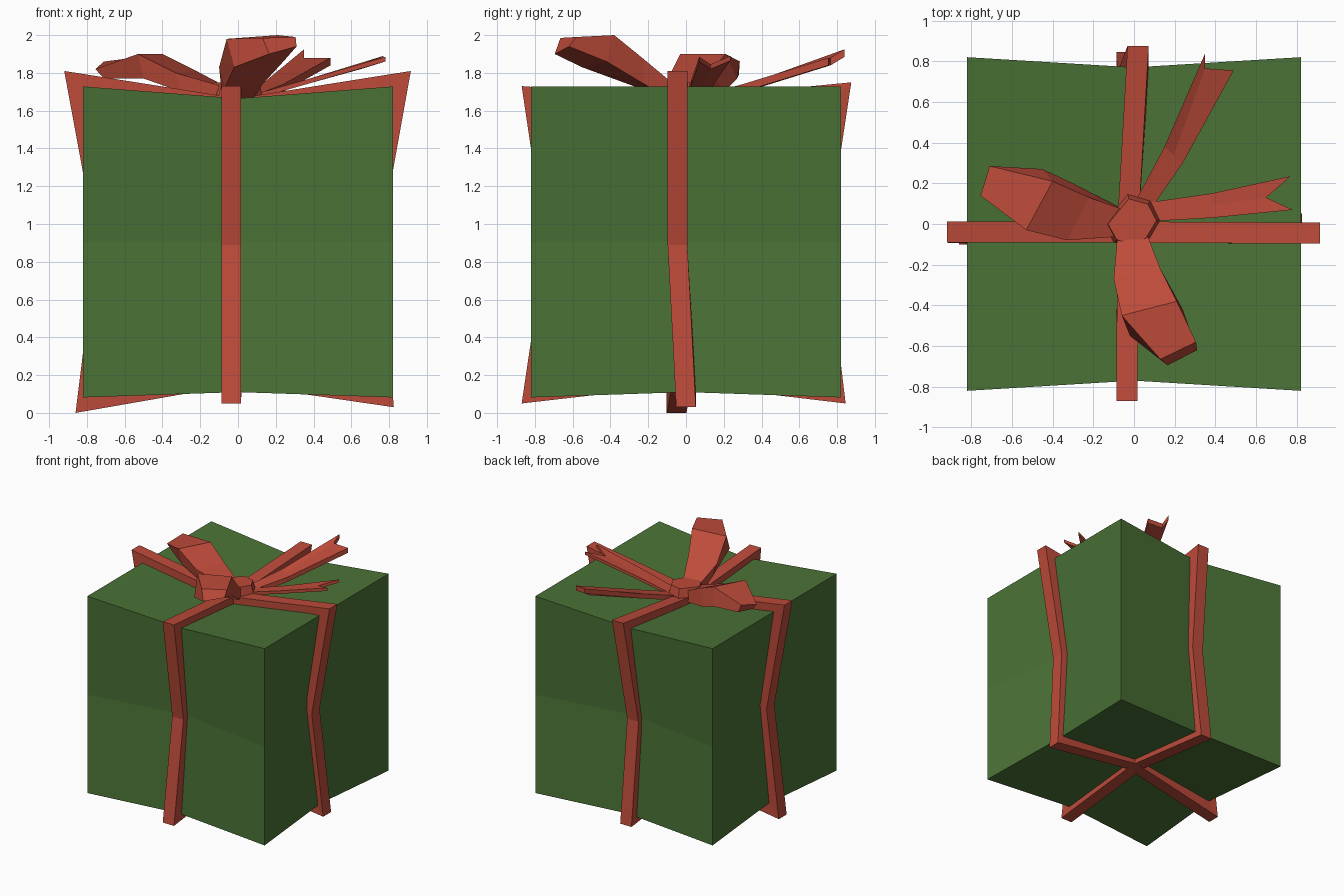
import bpy, bmesh
from mathutils import Vector

if "Cube" in bpy.data.objects:
    bpy.data.objects.remove(bpy.data.objects["Cube"])


def material(name, rgb):
    m = bpy.data.materials.new(name)
    m.diffuse_color = (*rgb, 1)
    m.use_nodes = True
    m.node_tree.nodes["Principled BSDF"].inputs["Base Color"].default_value = m.diffuse_color
    return m


GREEN = material("green paper", (0.07, 0.17, 0.037))
RED = material("red ribbon", (0.51, 0.07, 0.042))


def finish(name, bm, mat):
    bmesh.ops.recalc_face_normals(bm, faces=bm.faces)
    me = bpy.data.meshes.new(name)
    bm.to_mesh(me)
    bm.free()
    me.materials.append(mat)
    ob = bpy.data.objects.new(name, me)
    bpy.context.collection.objects.link(ob)
    return ob


def loft(name, rings, closed=False):
    """Skin a list of equal-length vertex rings, capped or joined end to end."""
    bm = bmesh.new()
    vs = [[bm.verts.new(p) for p in r] for r in rings]
    n = len(vs[0])
    pairs = list(zip(vs, vs[1:])) + ([(vs[-1], vs[0])] if closed else [])
    for a, b in pairs:
        for i in range(n):
            j = (i + 1) % n
            bm.faces.new((a[i], a[j], b[j], b[i]))
    if not closed:
        bm.faces.new(vs[0])
        bm.faces.new(vs[-1])
    return finish(name, bm, RED)


# Box, with each face and edge pulled in where the ribbon squeezes it
bm = bmesh.new()
bmesh.ops.create_cube(bm, size=2)
bmesh.ops.subdivide_edges(bm, edges=bm.edges[:], cuts=1, use_grid_fill=True)
for v in bm.verts:
    x, y, z = (round(c) for c in v.co)
    px, py, pz = 0.82 * x, 0.82 * y, 0.905 + 0.823 * z
    if z == 0 and x * y == 0:                 # side face centres
        px, py = 0.69 * x, 0.69 * y
    elif z == 1 and x == 0:                   # top: front/back edges and centre
        py, pz = 0.77 * y, 1.665 if y else 1.60
    elif z == -1 and x * y == 0:              # bottom edges and centre
        px, py = 0.77 * x, 0.77 * y
        pz = 0.11 if (x or y) else 0.19
    v.co = (px, py, pz)
finish("gift_box", bm, GREEN)


# Ribbons round the box: outer (u, z), inner (u, z), sideways centre
def ribbon(name, path, along_x):
    rings = []
    for uo, zo, ui, zi, c in path:
        ring = [(uo, c - .052, zo), (uo, c + .052, zo),
                (ui, c + .052, zi), (ui, c - .052, zi)]
        rings.append(ring if along_x else [(s, u, z) for u, s, z in ring])
    loft(name, rings, closed=True)


ribbon("ribbon_left_right", [
    (-.92, 1.81, -.80, 1.71, -.04), (0, 1.665, 0, 1.57, -.04),
    (.915, 1.81, .80, 1.71, -.045), (.75, .89, .66, .89, -.045),
    (.825, .03, .74, .13, 0), (0, .15, 0, .22, -.02),
    (-.86, .0, -.74, .13, -.05), (-.75, .89, -.66, .89, -.045)], True)
ribbon("ribbon_front_back", [
    (-.87, 1.73, -.75, 1.64, -.035), (0, 1.665, 0, 1.57, -.03),
    (.875, 1.75, .75, 1.64, .02), (.745, .89, .66, .89, -.03),
    (.845, .05, .74, .13, -.035), (0, .15, 0, .22, -.035),
    (-.87, .05, -.74, .13, -.035), (-.745, .89, -.66, .89, -.035)], False)

# Bow loops: four corners per section
loft("bow_loop_left", [
    [(-.05, .07, 1.72), (-.05, -.06, 1.72), (-.05, -.06, 1.63), (-.05, .07, 1.63)],
    [(-.22, .13, 1.81), (-.33, -.08, 1.80), (-.30, -.06, 1.70), (-.30, .20, 1.70)],
    [(-.40, .21, 1.90), (-.53, -.03, 1.90), (-.50, -.02, 1.77), (-.45, .27, 1.77)],
    [(-.71, .285, 1.86), (-.755, .14, 1.82), (-.71, .14, 1.77), (-.68, .28, 1.79)]])
loft("bow_loop_front", [
    [(-.08, -.04, 1.72), (.06, -.04, 1.72), (.06, -.04, 1.63), (-.08, -.04, 1.63)],
    [(-.10, -.27, 1.83), (.13, -.22, 1.87), (.13, -.22, 1.74), (-.07, -.25, 1.72)],
    [(-.06, -.45, 1.98), (.21, -.38, 2.0), (.24, -.42, 1.86), (-.02, -.55, 1.83)],
    [(.13, -.665, 1.985), (.305, -.58, 1.99), (.31, -.62, 1.94), (.165, -.695, 1.90)]])


# Ribbon tails: two strips of quads ending in a V notch
def tail(name, lefts, rights, notch, thick):
    bm = bmesh.new()
    L, R = ([bm.verts.new(p) for p in side] for side in (lefts, rights))
    N = bm.verts.new(notch)
    bm.faces.new((L[0], R[0], R[1], L[1]))
    M = bm.verts.new((Vector(lefts[1]) + Vector(rights[1])) / 2)
    bm.faces.new((L[1], M, N, L[2]))
    bm.faces.new((M, R[1], R[2], N))
    bm.faces.new((L[1], R[1], M))
    top = bm.faces[:]
    out = bmesh.ops.extrude_face_region(bm, geom=top, use_keep_orig=True)
    for g in out["geom"]:
        if isinstance(g, bmesh.types.BMVert):
            g.co.z -= thick
    finish(name, bm, RED)


tail("bow_tail_back",
     [(-.01, .08, 1.67), (.15, .38, 1.76), (.35, .84, 1.925)],
     [(.06, .04, 1.67), (.24, .30, 1.74), (.49, .755, 1.88)],
     (.35, .765, 1.88), .04)
tail("bow_tail_right",
     [(.03, .10, 1.67), (.38, .15, 1.77), (.77, .235, 1.89)],
     [(.03, .01, 1.67), (.38, .03, 1.77), (.78, .07, 1.885)],
     (.65, .13, 1.845), .025)

# Knot: tapered heptagon
outline = [(-.15, .0), (-.10, -.09), (0, -.12), (.07, -.08),
           (.13, .02), (.08, .115), (-.03, .145)]
loft("bow_knot", [[(x * s, y * s, z) for x, y in outline]
                  for s, z in ((.75, 1.60), (1, 1.68), (.85, 1.75))])
